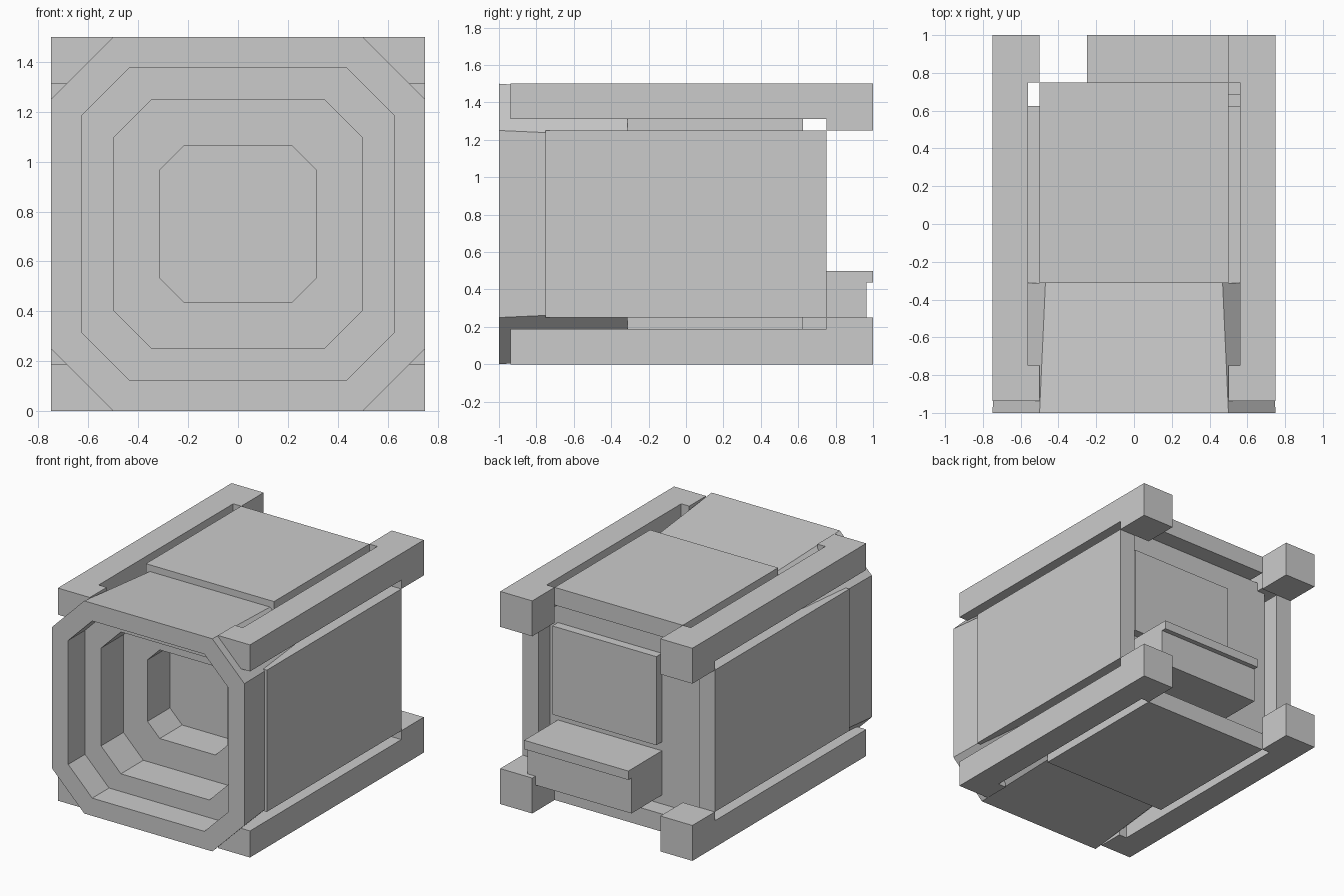
import bpy, bmesh

if "Cube" in bpy.data.objects:
    bpy.data.objects.remove(bpy.data.objects["Cube"])

MID = 0.75  # height of the central axis


def finish(name, bm):
    bmesh.ops.recalc_face_normals(bm, faces=bm.faces)
    mesh = bpy.data.meshes.new(name)
    bm.to_mesh(mesh)
    bm.free()
    obj = bpy.data.objects.new(name, mesh)
    bpy.context.collection.objects.link(obj)
    return obj


def add_prism(bm, profile, z0, z1):
    """Extrude an XY outline from z0 to z1."""
    face = bm.faces.new([bm.verts.new((x, y, z0)) for x, y in profile])
    new = bmesh.ops.extrude_face_region(bm, geom=[face])["geom"]
    bmesh.ops.translate(bm, vec=(0, 0, z1 - z0),
                        verts=[v for v in new if isinstance(v, bmesh.types.BMVert)])


def rect(x0, x1, y0, y1):
    return [(x0, y0), (x1, y0), (x1, y1), (x0, y1)]


def box(name, x, y, z):
    bm = bmesh.new()
    add_prism(bm, rect(*x, *y), *z)
    return finish(name, bm)


def octagon(bm, y, half, flat):
    """Chamfered square ring around the y axis."""
    pts = [(half, flat), (flat, half), (-flat, half), (-half, flat),
           (-half, -flat), (-flat, -half), (flat, -half), (half, -flat)]
    return [bm.verts.new((x, y, MID + z)) for x, z in pts]


# Tapered front shroud with a stepped octagonal opening
bm = bmesh.new()
sections = [(-0.3125, 0.703, 0.469), (-1, 0.75, 0.5),
            (-1, 0.625, 0.4375), (-0.8125, 0.625, 0.4375),
            (-0.8125, 0.5, 0.345), (-0.5625, 0.5, 0.345),
            (-0.5625, 0.3125, 0.217), (-0.3125, 0.3125, 0.217)]
rings = [octagon(bm, *s) for s in sections]
for a, b in zip(rings, rings[1:]):
    for i in range(8):
        j = (i + 1) % 8
        bm.faces.new((a[i], a[j], b[j], b[i]))
finish("front_shroud", bm)

# Main body, also the end wall of the opening
box("main_body", (-0.625, 0.625), (-0.3125, 0.625), (0.125, 1.375))

# Cover plates on the four sides
box("top_plate", (-0.5, 0.5), (-0.3125, 0.75), (1.375, 1.5))
box("bottom_plate", (-0.5, 0.5), (-0.3125, 0.75), (0, 0.125))
box("right_plate", (0.625, 0.75), (-0.75, 0.75), (0.25, 1.25))
box("left_plate", (-0.75, -0.625), (-0.75, 0.75), (0.25, 1.25))

# Corner rails: notched plan outline plus a deeper block at the back end
outline = [(0.5, -0.9375), (0.75, -0.9375), (0.75, 1), (0.5, 1),
           (0.5, 0.75), (0.5625, 0.75), (0.5625, -0.75), (0.5, -0.75)]
for sx, side in ((1, "right"), (-1, "left")):
    for sz, level in ((1, "top"), (-1, "bottom")):
        bm = bmesh.new()
        add_prism(bm, [(sx * x, y) for x, y in outline],
                  MID + sz * 0.5625, MID + sz * 0.75)
        add_prism(bm, [(sx * x, y) for x, y in rect(0.5, 0.75, 0.75, 1)],
                  MID + sz * 0.5, MID + sz * 0.5625)
        finish(f"{level}_{side}_rail", bm)

# Rear panel and the lidded box under it
box("rear_panel", (-0.25, 0.5625), (0.625, 0.6875), (0.5625, 1.1875))
box("rear_box", (-0.25, 0.5625), (0.625, 0.965), (0.1875, 0.4375))
box("rear_box_lid", (-0.25, 0.5625), (0.625, 1), (0.4375, 0.5))
